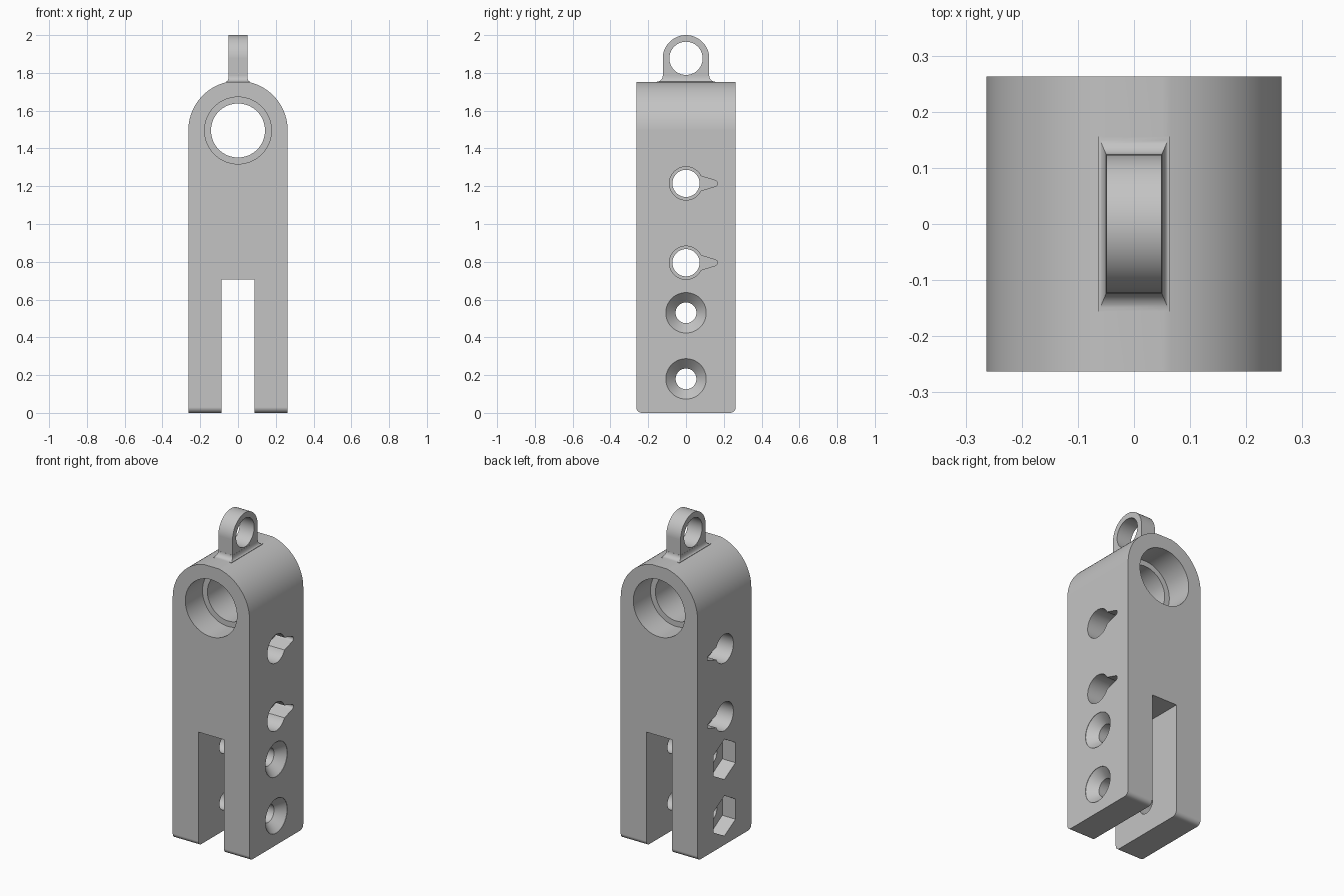
import bpy, bmesh
from math import sin, cos, pi, radians, sqrt, asin, acos

if "Cube" in bpy.data.objects:
    bpy.data.objects.remove(bpy.data.objects["Cube"], do_unlink=True)

grey = bpy.data.materials.new("plain grey")
grey.use_nodes = True
grey.diffuse_color = (0.55, 0.55, 0.55, 1)
grey.node_tree.nodes["Principled BSDF"].inputs["Base Color"].default_value = (0.55, 0.55, 0.55, 1)

HALF = 0.263       # half width and half depth of the block
SLOT = 0.088       # half width of the fork slot
ARCH_Z = 1.495     # centre of the rounded top and main bore
TOP = 1.753        # small flat on the crown
LUG_Z, LUG_R = 1.877, 0.123


def arc(r, start, end, n, u=0, v=0):
    """Points on an arc, angles in degrees, both ends included."""
    step = radians(end - start) / n
    return [(u + r * cos(radians(start) + i * step), v + r * sin(radians(start) + i * step))
            for i in range(n + 1)]


def circle(r, v=0, n=64):
    return arc(r, 0, 360, n, 0, v)[:-1]


def place(axis, d, pts):
    """Lift 2D points to 3D on a plane at distance d along an axis."""
    lift = {"x": lambda u, v: (d, u, v), "y": lambda u, v: (u, d, v), "z": lambda u, v: (u, v, d)}
    return [lift[axis](u, v) for u, v in pts]


def loft(name, axis, sections):
    """Closed solid through (distance, outline) sections of equal point count."""
    bm = bmesh.new()
    rings = [[bm.verts.new(p) for p in place(axis, d, pts)] for d, pts in sections]
    for a, b in zip(rings, rings[1:]):
        for i in range(len(a)):
            j = (i + 1) % len(a)
            bm.faces.new((a[i], a[j], b[j], b[i]))
    bm.faces.new(rings[0])
    bm.faces.new(rings[-1])
    bmesh.ops.recalc_face_normals(bm, faces=bm.faces)
    mesh = bpy.data.meshes.new(name)
    bm.to_mesh(mesh)
    bm.free()
    mesh.materials.append(grey)
    obj = bpy.data.objects.new(name, mesh)
    bpy.context.collection.objects.link(obj)
    return obj


def combine(target, tool, operation="DIFFERENCE"):
    """Apply a boolean and discard the tool object."""
    tool.hide_render = True
    bpy.context.view_layer.objects.active = target
    mod = target.modifiers.new("cut", "BOOLEAN")
    mod.operation, mod.object, mod.solver = operation, tool, "EXACT"
    bpy.ops.object.modifier_apply(modifier=mod.name)
    bpy.data.objects.remove(tool, do_unlink=True)


# Forked block with an arched, slightly flattened crown
edge = 90 - math_gap if (math_gap := acos((TOP - ARCH_Z) / HALF) * 180 / pi) else 90
right_arc = arc(HALF, 0, edge, 24, 0, ARCH_Z)
left_arc = [(-u, v) for u, v in reversed(right_arc)]
outline = ([(SLOT, 0), (HALF, 0)] + right_arc + left_arc
           + [(-HALF, 0), (-SLOT, 0), (-SLOT, 0.705), (SLOT, 0.705)])
body = loft("forked_block", "y", [(-HALF, outline), (HALF, outline)])

# Rounded front and back edges under the feet
bm = bmesh.new()
bm.from_mesh(body.data)
feet = [e for e in bm.edges
        if all(abs(v.co.z) < 1e-5 for v in e.verts)
        and abs(e.verts[0].co.y - e.verts[1].co.y) < 1e-5]
bmesh.ops.bevel(bm, geom=feet, offset=0.03, segments=6, profile=0.5, affect="EDGES")
bm.to_mesh(body.data)
bm.free()

# Hanging lug: rounded tab with a flared foot
tab = arc(LUG_R, 0, 180, 40, 0, LUG_Z) + [(-LUG_R, TOP - 0.02), (LUG_R, TOP - 0.02)]
lug = loft("lug", "x", [(-0.049, tab), (0.049, tab)])
flare = []
for i in range(9):
    a = i / 8 * pi / 2
    f = 1 - sin(a)
    x, y = 0.0495 + 0.0135 * f, LUG_R + 0.0005 + 0.032 * f
    rect = [(-x, -y), (x, -y), (x, y), (-x, y)]
    if i == 0:
        flare.append((TOP - 0.02, rect))
    flare.append((TOP + 0.03 * (1 - cos(a)), rect))
combine(lug, loft("lug_foot", "z", flare), "UNION")
combine(lug, loft("lug_hole", "x", [(-0.1, circle(0.088, LUG_Z)), (0.1, circle(0.088, LUG_Z))]))
combine(body, lug, "UNION")

# Main bore, wide from both ends with a narrower ring in the middle
wide, narrow = circle(0.177, ARCH_Z), circle(0.143, ARCH_Z)
web = 0.095
combine(body, loft("main_bore", "y", [(-0.4, wide), (-web, wide), (-web, narrow),
                                      (web, narrow), (web, wide), (0.4, wide)]))

# Upper cross holes with a tapered keyway pocket on each side
for z in (1.215, 0.795):
    combine(body, loft("cross_hole", "x", [(-0.4, circle(0.072, z)), (0.4, circle(0.072, z))]))
    pocket = arc(0.088, 26, 334, 48, 0, z) + arc(0.016, -75, 75, 8, 0.151, z)
    for side in (-1, 1):
        combine(body, loft("keyway", "x", [(side * (HALF - 0.12), pocket), (side * 0.4, pocket)]))

# Lower bolt holes: countersunk on one side, hexagonal nut pocket on the other
for z in (0.53, 0.18):
    bolt, head = circle(0.055, z), circle(0.107, z)
    combine(body, loft("bolt_hole", "x", [(-0.4, bolt), (HALF - 0.055, bolt),
                                          (HALF - 0.002, head), (0.4, head)]))
    nut = arc(0.125, 30, 390, 6, 0, z)[:-1]
    combine(body, loft("nut_pocket", "x", [(-0.4, nut), (-HALF + 0.09, nut)]))

# Smooth curved walls, crisp edges
body.name = "hanger_block"
bpy.ops.object.select_all(action="DESELECT")
body.select_set(True)
bpy.context.view_layer.objects.active = body
bpy.ops.object.shade_smooth_by_angle(angle=radians(25))
normals = body.modifiers.new("flat_face_normals", "WEIGHTED_NORMAL")
normals.keep_sharp = True
